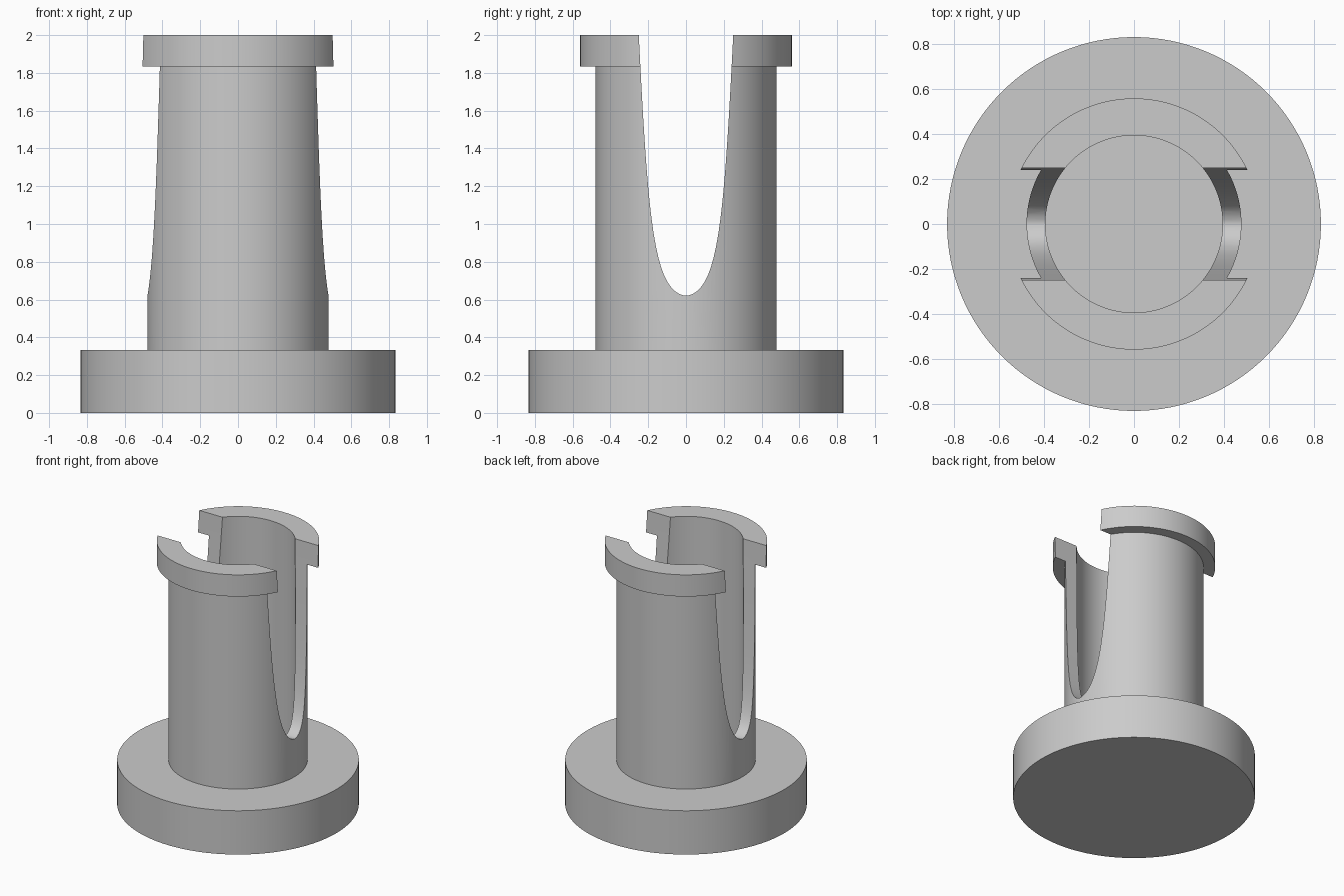
import bpy
import bmesh
from math import pi, radians
from mathutils import Vector
from mathutils.geometry import interpolate_bezier

old = bpy.data.objects.get("Cube")
if old:
    bpy.data.objects.remove(old, do_unlink=True)

SEGMENTS = 128
BASE_R, BASE_TOP = 0.833, 0.333
TUBE_R, BORE_R = 0.479, 0.395
RIM_R, RIM_BOTTOM, TOP = 0.56, 1.835, 2.0
SLOT_BOTTOM, SLOT_HALF = 0.62, 0.25

grey = bpy.data.materials.new("plain_grey")
grey.use_nodes = True
colour = (0.6, 0.6, 0.6, 1)
grey.diffuse_color = colour
grey.node_tree.nodes["Principled BSDF"].inputs["Base Color"].default_value = colour


def make_object(name, bm):
    bmesh.ops.recalc_face_normals(bm, faces=bm.faces)
    mesh = bpy.data.meshes.new(name)
    bm.to_mesh(mesh)
    bm.free()
    mesh.materials.append(grey)
    obj = bpy.data.objects.new(name, mesh)
    bpy.context.collection.objects.link(obj)
    return obj


def lathe(name, profile):
    """Turn a radius/height profile around the z axis."""
    bm = bmesh.new()
    verts = [bm.verts.new((r, 0, z)) for r, z in profile]
    edges = [bm.edges.new(pair) for pair in zip(verts, verts[1:])]
    bmesh.ops.spin(bm, geom=verts + edges, cent=(0, 0, 0), axis=(0, 0, 1),
                   angle=2 * pi, steps=SEGMENTS, use_merge=False)
    bmesh.ops.remove_doubles(bm, verts=bm.verts, dist=0.0001)
    return make_object(name, bm)


# Round base, hollow tube and top rim turned as one solid
body = lathe("slotted_tube_on_base", [
    (0, 0), (BASE_R, 0), (BASE_R, BASE_TOP), (TUBE_R, BASE_TOP),
    (TUBE_R, RIM_BOTTOM), (RIM_R, RIM_BOTTOM), (RIM_R, TOP),
    (BORE_R, TOP), (BORE_R, BASE_TOP), (0, BASE_TOP)])

# Tapering slot with a rounded bottom, cut through from side to side
half = [(p.x, p.y) for p in interpolate_bezier(
    Vector((0, SLOT_BOTTOM)), Vector((0.17, 0.64)),
    Vector((0.2, 1.0)), Vector((SLOT_HALF, TOP)), 32)]
half.append((SLOT_HALF + 0.006, TOP + 0.1))
outline = half + [(-y, z) for y, z in reversed(half[1:])]
bm = bmesh.new()
face = bm.faces.new([bm.verts.new((-1, y, z)) for y, z in outline])
side = bmesh.ops.extrude_face_region(bm, geom=[face])["geom"]
bmesh.ops.translate(bm, vec=(2, 0, 0),
                    verts=[v for v in side if isinstance(v, bmesh.types.BMVert)])
cutter = make_object("slot_cutter", bm)
cutter.hide_render = True

cut = body.modifiers.new("slot", "BOOLEAN")
cut.operation = "DIFFERENCE"
cut.solver = "EXACT"
cut.object = cutter

# Apply the cut, then shade smooth with sharp edges kept
bpy.ops.object.select_all(action="DESELECT")
body.select_set(True)
bpy.context.view_layer.objects.active = body
bpy.ops.object.modifier_apply(modifier=cut.name)
bpy.data.objects.remove(cutter, do_unlink=True)
bpy.ops.object.shade_smooth_by_angle(angle=radians(30))
